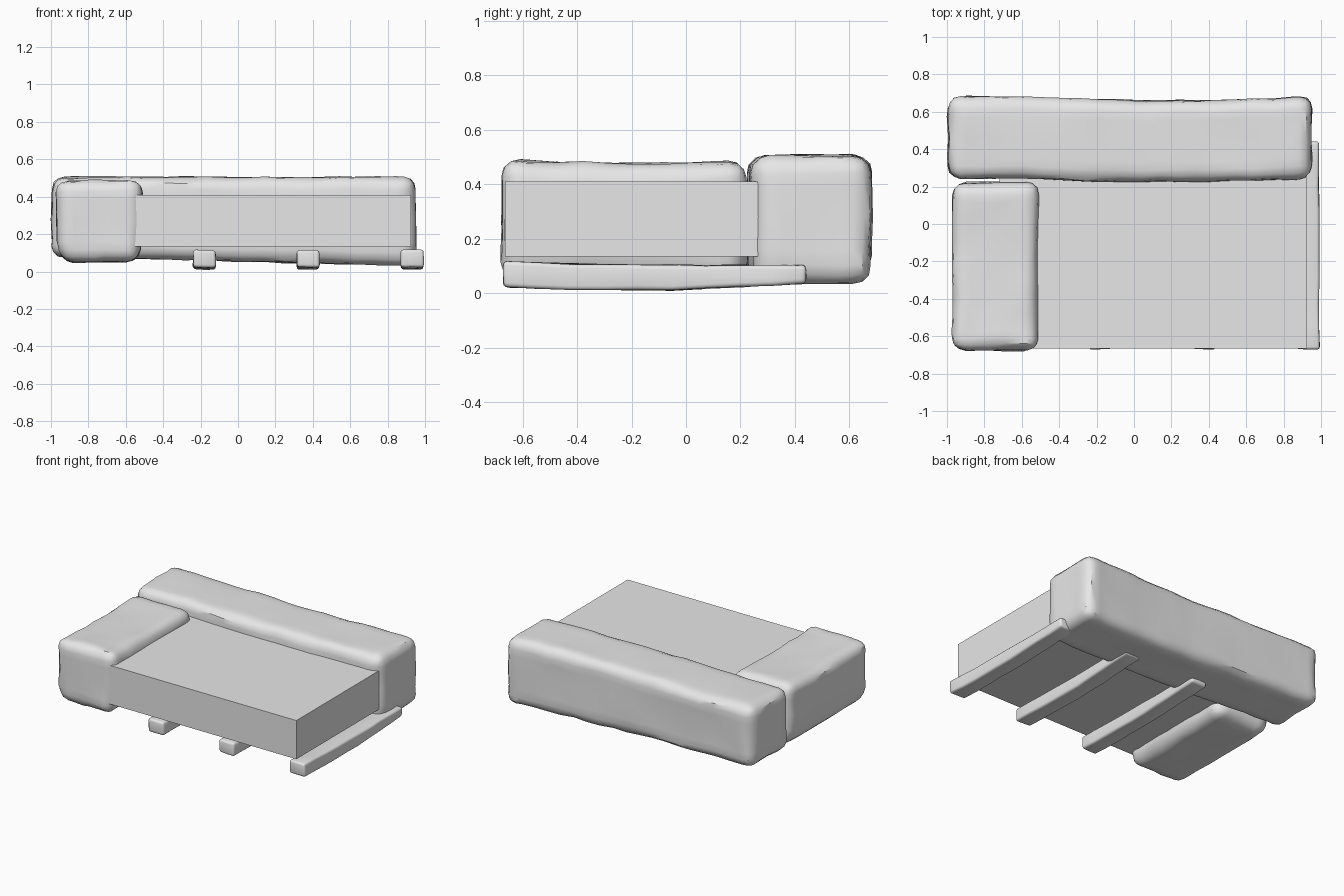
import bpy
import bmesh
import math
from mathutils import Vector, noise

cube = bpy.data.objects.get("Cube")
if cube:
    bpy.data.objects.remove(cube, do_unlink=True)

grey = bpy.data.materials.new("stone grey")
grey.use_nodes = True
grey.diffuse_color = (0.8, 0.8, 0.8, 1)
grey.node_tree.nodes["Principled BSDF"].inputs["Base Color"].default_value = (0.8, 0.8, 0.8, 1)


def add_block(name, low, high, bevel=0, step=0.1, rough=0, warp=None):
    """Box between two corners, optionally rounded, sliced and roughened."""
    low, high = Vector(low), Vector(high)
    size, middle = high - low, (low + high) / 2
    bm = bmesh.new()
    bmesh.ops.create_cube(bm, size=1)
    for v in bm.verts:
        v.co = Vector(a * b for a, b in zip(v.co, size)) + middle
    if bevel:
        bmesh.ops.bevel(bm, geom=bm.edges[:], offset=bevel, segments=3,
                        profile=0.5, affect='EDGES')
        # Slice the rounded box so the surface can undulate
        for axis in range(3):
            count = max(2, round(size[axis] / step))
            normal = Vector((axis == 0, axis == 1, axis == 2))
            for i in range(1, count):
                bmesh.ops.bisect_plane(
                    bm, geom=bm.verts[:] + bm.edges[:] + bm.faces[:],
                    plane_co=low + normal * size[axis] * i / count, plane_no=normal)
        for v in bm.verts:
            p = v.co.copy()
            if warp:
                v.co += Vector(warp(p))
            v.co += noise.noise_vector(p * 7) * rough + noise.noise_vector(p * 19) * rough * 0.4
    mesh = bpy.data.meshes.new(name)
    bm.to_mesh(mesh)
    bm.free()
    mesh.materials.append(grey)
    obj = bpy.data.objects.new(name, mesh)
    bpy.context.collection.objects.link(obj)
    if bevel:
        bpy.ops.object.select_all(action='DESELECT')
        obj.select_set(True)
        bpy.context.view_layer.objects.active = obj
        bpy.ops.object.shade_smooth_by_angle(angle=math.radians(35))
    return obj


def back_warp(p):
    # Bows forward along the middle, underside sinks towards the left end
    bow = -0.02 * max(0, math.cos((p.x - 0.15) * 2))
    under = max(0, 0.28 - p.z) / 0.22
    return 0, bow, -0.025 * under * p.x


def arm_warp(p):
    # Top sags in the middle; lower corners tuck in
    sag = -0.015 * math.cos((p.y + 0.2) * 3.4) if p.z > 0.3 else 0
    tuck = max(0, 0.2 - p.z) * 0.15
    return -tuck * math.copysign(1, p.x + 0.74), 0, sag


def beam_warp(p):
    # Beam rises and thins towards its back end
    lift = 0.012 * max(0, (p.y + 0.1) / 0.5)
    sag = -0.012 * math.cos((p.y + 0.12) * 2.8)
    return 0, 0, sag + (lift if p.z < 0.06 else -lift)


# Plain slab in the middle
add_block("platform", (-0.72, -0.665, 0.135), (0.925, 0.45, 0.41))

# Rounded stone blocks behind and on the right
add_block("back_block", (-0.995, 0.245, 0.055), (0.95, 0.68, 0.505), 0.065, 0.1, 0.01, back_warp)
add_block("arm_block", (-0.97, -0.675, 0.05), (-0.51, 0.22, 0.49), 0.065, 0.1, 0.01, arm_warp)

# Three support beams
for name, x in (("right_beam", -0.18), ("middle_beam", 0.375), ("left_beam", 0.93)):
    add_block(name, (x - 0.06, -0.67, 0.023), (x + 0.06, 0.44, 0.117), 0.015, 0.12, 0.005, beam_warp)
